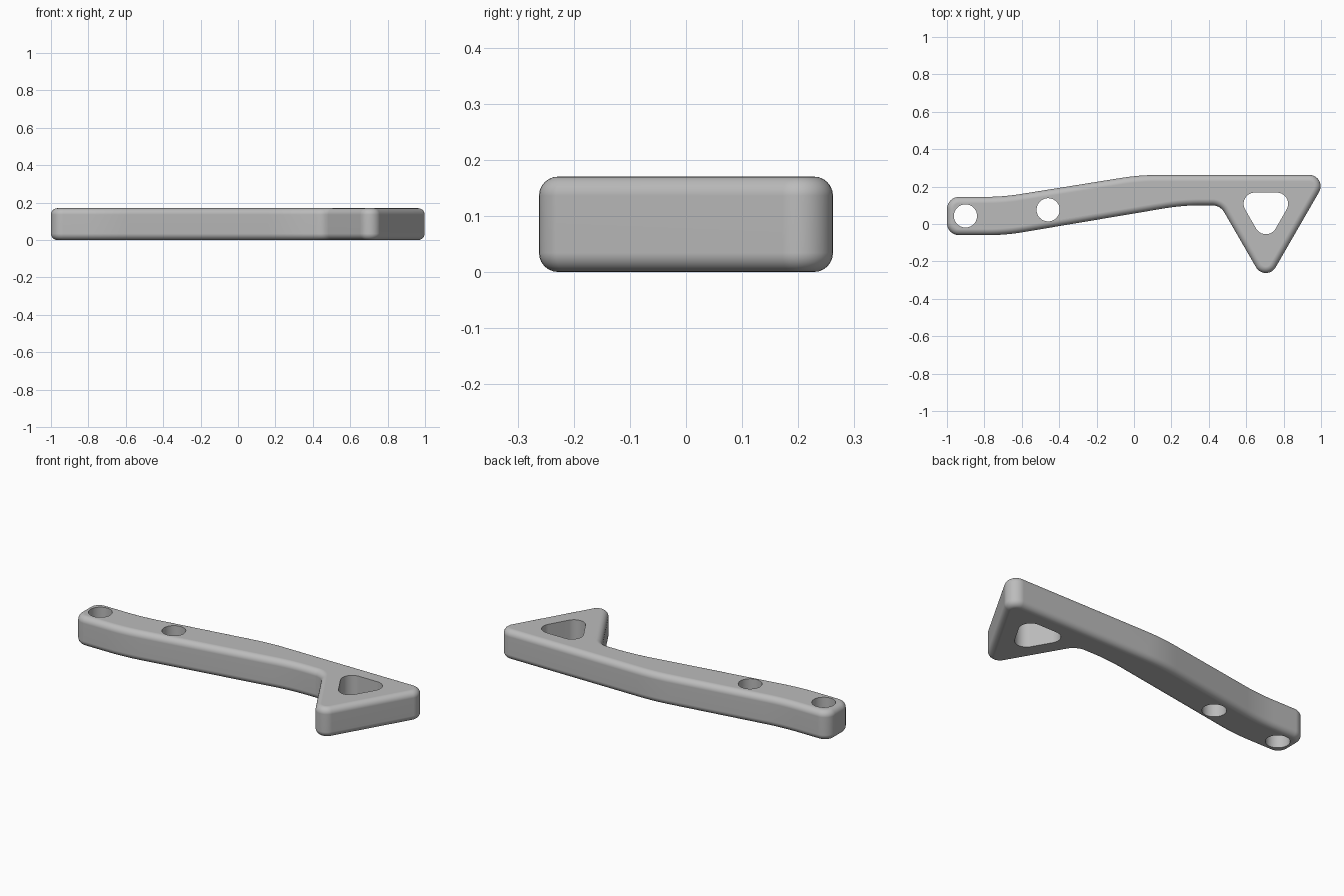
import bpy, bmesh, math
from mathutils import Vector

if "Cube" in bpy.data.objects:
    bpy.data.objects.remove(bpy.data.objects["Cube"])

HEIGHT = 0.17

grey = bpy.data.materials.new("plain_grey")
grey.use_nodes = True
grey.diffuse_color = (0.5, 0.5, 0.5, 1)
grey.node_tree.nodes["Principled BSDF"].inputs["Base Color"].default_value = (0.5, 0.5, 0.5, 1)


def fillet(corners, steps=10):
    """Round each (x, y, radius) corner of a closed polygon with an arc."""
    points = []
    for i, (x, y, r) in enumerate(corners):
        p = Vector((x, y))
        a = (Vector(corners[i - 1][:2]) - p).normalized()
        b = (Vector(corners[(i + 1) % len(corners)][:2]) - p).normalized()
        half = a.angle(b) / 2
        centre = p + (a + b).normalized() * (r / math.sin(half))
        start = p + a * (r / math.tan(half)) - centre
        end = p + b * (r / math.tan(half)) - centre
        sweep = start.angle(end)
        for k in range(steps + 1):
            t = k / steps
            arc = start * math.sin((1 - t) * sweep) + end * math.sin(t * sweep)
            points.append(centre + arc / math.sin(sweep))
    return points


def circle(x, y, r, n=48):
    return [Vector((x + r * math.cos(k * math.tau / n), y + r * math.sin(k * math.tau / n)))
            for k in range(n)]


def prism(name, outline, low, high):
    """Extrude a counter-clockwise outline between two heights."""
    bm = bmesh.new()
    rings = [[bm.verts.new((p.x, p.y, z)) for p in outline] for z in (low, high)]
    bm.faces.new(reversed(rings[0]))
    bm.faces.new(rings[1])
    for i in range(len(outline)):
        bm.faces.new((rings[0][i - 1], rings[0][i], rings[1][i], rings[1][i - 1]))
    mesh = bpy.data.meshes.new(name)
    bm.to_mesh(mesh)
    bm.free()
    mesh.materials.append(grey)
    obj = bpy.data.objects.new(name, mesh)
    bpy.context.collection.objects.link(obj)
    return obj


# Curved arm running into a triangular head
body = prism("handle_body", fillet([
    (-1, -0.06, 0.065), (-0.69, -0.06, 1.2), (0.26, 0.1, 1.2), (0.461, 0.1, 0.075),
    (0.705, -0.322, 0.06), (1.042, 0.262, 0.06),
    (0.03, 0.262, 1.2), (-0.7, 0.145, 1.2), (-1, 0.145, 0.065)]), 0, HEIGHT)

# Rounded rims, top and bottom
bevel = body.modifiers.new("rounded_rim", "BEVEL")
bevel.width = 0.034
bevel.segments = 6
bevel.limit_method = "ANGLE"
bevel.angle_limit = math.radians(60)

# Two round holes and a rounded triangular one
cutters = [
    prism("end_hole_cutter", circle(-0.901, 0.043, 0.062), -0.1, 0.3),
    prism("middle_hole_cutter", circle(-0.459, 0.076, 0.062), -0.1, 0.3),
    prism("head_hole_cutter", fillet([
        (0.705, -0.115, 0.06), (0.868, 0.168, 0.06), (0.542, 0.168, 0.06)]), -0.1, 0.3)]
for cutter in cutters:
    cutter.hide_render = True
    cut = body.modifiers.new(cutter.name, "BOOLEAN")
    cut.operation = "DIFFERENCE"
    cut.solver = "EXACT"
    cut.object = cutter

bpy.ops.object.select_all(action="DESELECT")
bpy.context.view_layer.objects.active = body
body.select_set(True)
for name in [m.name for m in body.modifiers]:
    bpy.ops.object.modifier_apply(modifier=name)
for cutter in cutters:
    bpy.data.objects.remove(cutter)

# Smooth rims with flat faces and crisp hole edges
bpy.ops.object.shade_smooth_by_angle(angle=math.radians(35))
weighted = body.modifiers.new("flat_face_normals", "WEIGHTED_NORMAL")
weighted.keep_sharp = True
